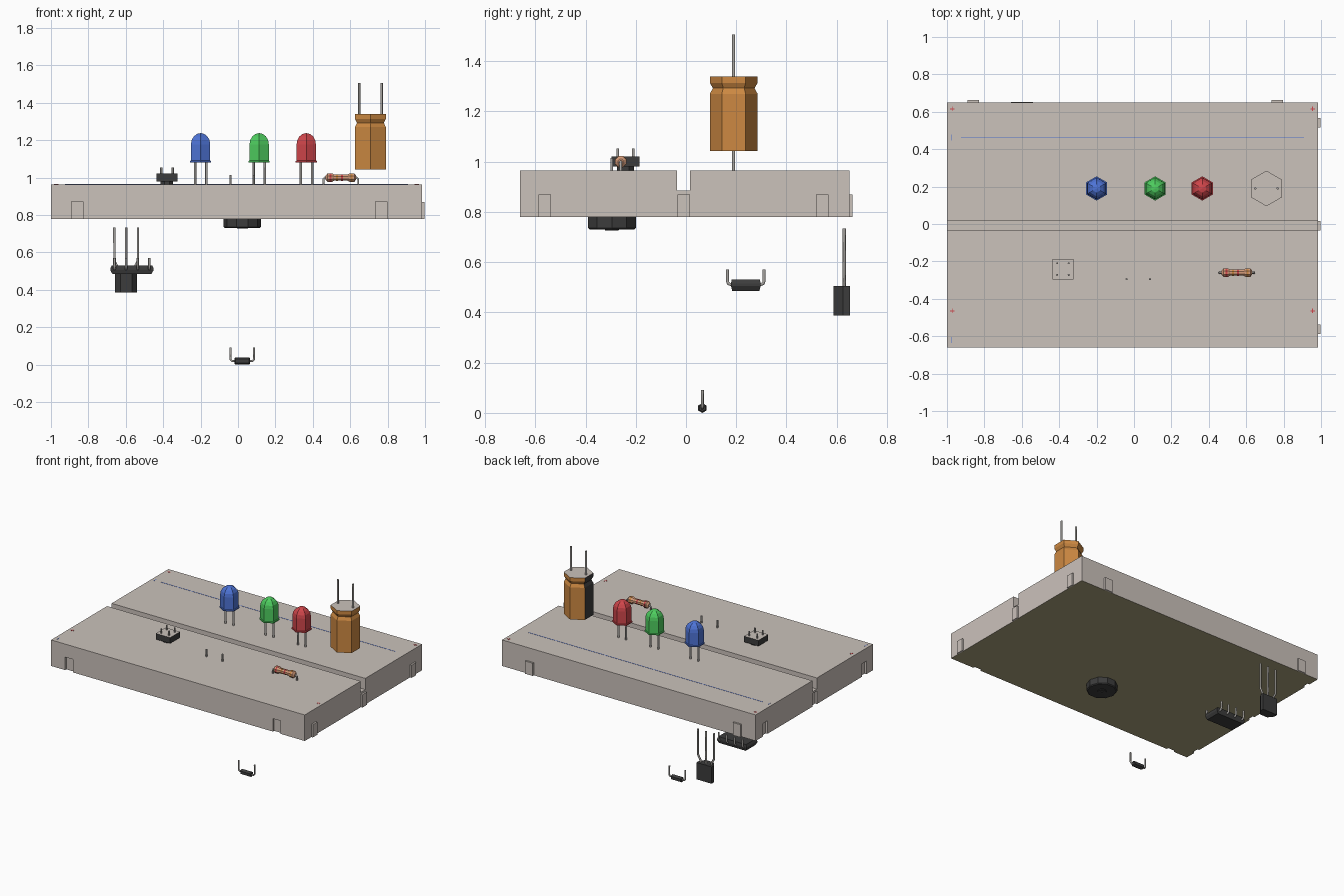
import bpy, bmesh, math
from mathutils import Vector, Matrix

if "Cube" in bpy.data.objects:
    bpy.data.objects.remove(bpy.data.objects["Cube"])


def material(name, r, g, b):
    lin = lambda c: (c / 255 / 12.92) if c < 11 else ((c / 255 + 0.055) / 1.055) ** 2.4
    m = bpy.data.materials.new(name)
    m.diffuse_color = (lin(r), lin(g), lin(b), 1)
    m.use_nodes = True
    m.node_tree.nodes["Principled BSDF"].inputs["Base Color"].default_value = m.diffuse_color
    return m


BOARD = material("warm_grey", 203, 194, 187)
TAPE = material("olive_backing", 172, 163, 126)
BLACK = material("black_plastic", 60, 60, 60)
ORANGE = material("orange_sleeve", 205, 137, 66)
BLUE = material("blue", 78, 116, 215)
GREEN = material("green", 78, 205, 95)
RED = material("red", 208, 70, 75)
METAL = material("metal", 168, 165, 161)
TAN = material("tan", 214, 156, 122)


def finish(name, bm, *mats):
    bmesh.ops.remove_doubles(bm, verts=bm.verts, dist=1e-5)
    bmesh.ops.recalc_face_normals(bm, faces=bm.faces)
    me = bpy.data.meshes.new(name)
    bm.to_mesh(me)
    bm.free()
    for m in mats:
        me.materials.append(m)
    ob = bpy.data.objects.new(name, me)
    bpy.context.collection.objects.link(ob)
    return ob


def add_box(bm, x0, x1, y0, y1, z0, z1):
    m = Matrix.Translation(((x0 + x1) / 2, (y0 + y1) / 2, (z0 + z1) / 2)) @ \
        Matrix.Diagonal((x1 - x0, y1 - y0, z1 - z0, 1))
    bmesh.ops.create_cube(bm, size=1, matrix=m)


def boxes(name, mat, *dims):
    bm = bmesh.new()
    for d in dims:
        add_box(bm, *d)
    return finish(name, bm, mat)


def rings(name, loops, *mats):
    """Skin a list of equal-length point loops and cap both ends."""
    bm = bmesh.new()
    vs = [[bm.verts.new(p) for p in loop] for loop in loops]
    n = len(vs[0])
    for a, b in zip(vs, vs[1:]):
        for i in range(n):
            j = (i + 1) % n
            bm.faces.new((a[i], a[j], b[j], b[i]))
    bm.faces.new(vs[0])
    bm.faces.new(vs[-1])
    return finish(name, bm, *mats)


def lathe(name, x, y, profile, n, start, *mats):
    """Profile of (radius, z) about a vertical axis."""
    ang = [math.radians(start) + math.tau * i / n for i in range(n)]
    return rings(name, [[(x + r * math.cos(a), y + r * math.sin(a), z) for a in ang]
                        for r, z in profile], *mats)


def lathe_x(name, y, z, profile, n, start, *mats):
    """Profile of (radius, x) about a horizontal axis."""
    ang = [math.radians(start) + math.tau * i / n for i in range(n)]
    return rings(name, [[(x, y + r * math.cos(a), z + r * math.sin(a)) for a in ang]
                        for r, x in profile], *mats)


def wires(name, paths, r=0.007):
    cu = bpy.data.curves.new(name, 'CURVE')
    cu.dimensions = '3D'
    cu.bevel_depth, cu.bevel_resolution, cu.use_fill_caps = r, 1, True
    for path in paths:
        s = cu.splines.new('POLY')
        s.points.add(len(path) - 1)
        for p, co in zip(s.points, path):
            p.co = (*co, 1)
    tmp = bpy.data.objects.new(name + "_path", cu)
    bpy.context.collection.objects.link(tmp)
    dg = bpy.context.evaluated_depsgraph_get()
    me = bpy.data.meshes.new_from_object(tmp.evaluated_get(dg))
    bpy.data.objects.remove(tmp)
    me.materials.clear()
    me.materials.append(METAL)
    bpy.context.collection.objects.link(bpy.data.objects.new(name, me))


# Board: grooved profile extruded along x, notches cut on front and left
X0, X1, Y0, Y1, Z0, Z1, ZT = -1.0, 0.985, -0.661, 0.65, 0.78, 0.964, 0.87
section = [(Y0, Z0), (Y1, Z0), (Y1, Z1), (0.016, Z1), (0.016, 0.885),
           (-0.035, 0.885), (-0.035, Z1), (Y0, Z1)]
board = rings("board", [[(x, y, z) for y, z in section] for x in (X0, X1)], BOARD, TAPE)
tab_x = [(-0.89, -0.83), (0.736, 0.796)]
tab_y = [(-0.588, -0.537), (-0.034, 0.016), (0.517, 0.568)]
cutter = boxes("notch_cutter", BOARD,
               *[(a, b, Y0 - 0.05, Y0 + 0.014, Z0 - 0.05, ZT + 0.002) for a, b in tab_x],
               *[(X0 - 0.05, X0 + 0.014, a, b, Z0 - 0.05, ZT + 0.002) for a, b in tab_y])
cutter.hide_render = True
mod = board.modifiers.new("notches", 'BOOLEAN')
mod.operation, mod.solver, mod.object = 'DIFFERENCE', 'EXACT', cutter
dg = bpy.context.evaluated_depsgraph_get()
cut = bpy.data.meshes.new_from_object(board.evaluated_get(dg))
board.modifiers.clear()
board.data = cut
bpy.data.objects.remove(cutter)
for f in cut.polygons:
    f.material_index = 1 if f.normal.z < -0.9 and f.center.z < Z0 + 0.01 else 0

# Interlocking tabs on back and right
boxes("board_tabs", BOARD,
      *[(a, b, Y1 - 0.002, Y1 + 0.012, Z0, ZT) for a, b in tab_x],
      *[(X1 - 0.002, X1 + 0.012, a, b, Z0, ZT) for a, b in tab_y])

# Printed rail marks
ZM = (Z1 - 0.002, Z1 + 0.001)
boxes("blue_rail_marks", BLUE, (-0.925, 0.91, 0.459, 0.463, *ZM),
      *[(-0.976, -0.972, y - 0.016, y + 0.016, *ZM) for y in (0.462, -0.62)])
plus = []
for px in (-0.972, 0.955):
    for py in (0.615, -0.465):
        plus += [(px - 0.012, px + 0.012, py - 0.002, py + 0.002, *ZM),
                 (px - 0.002, px + 0.002, py - 0.012, py + 0.012, *ZM)]
boxes("red_rail_marks", RED, *plus)

# Three hexagonal lamps with two legs each
YL = 0.19
for cname, x, mat in (("blue", -0.2, BLUE), ("green", 0.113, GREEN), ("red", 0.365, RED)):
    dome = [(0.0595 * math.cos(a), 1.178 + 0.06 * math.sin(a))
            for a in (math.radians(d) for d in (0, 22, 45, 68, 90))]
    lathe(cname + "_lamp", x, YL, [(0.065, 1.081), (0.065, 1.089), (0.0595, 1.091)] + dome,
          6, 90, mat)
    wires(cname + "_lamp_legs", [[(x + s, YL, 1.085), (x + s, YL, 0.93)]
                                 for s in (-0.029, 0.031)])

# Upside-down capacitor: dark stripe on the left side, grey end face
XC = 0.708
cap = lathe("capacitor", XC, YL, [(0.095, 1.043), (0.095, 1.27), (0.083, 1.293),
                                  (0.095, 1.314), (0.095, 1.339)], 6, 90, ORANGE, BLACK, BOARD)
for f in cap.data.polygons:
    if f.normal.x < -0.5 and abs(f.normal.y) < 0.1:
        f.material_index = 1
    elif f.normal.z > 0.9:
        f.material_index = 2
wires("capacitor_leads", [[(XC + s, YL, 1.33), (XC + s, YL, 1.507)] for s in (-0.06, 0.06)])

# Resistor with colour bands
XR, YR, ZR = 0.55, -0.26, 1.0
half = [(0.011, 0.082), (0.024, 0.072), (0.024, 0.046), (0.018, 0.036)]
prof = [(r, XR - d) for r, d in half] + [(r, XR + d) for r, d in reversed(half)]
lathe_x("resistor", YR, ZR, prof, 8, 22.5, TAN)
for i, (d, r, mat) in enumerate(((-0.056, 0.0245, RED), (-0.02, 0.0185, ORANGE),
                                 (0.006, 0.0185, RED), (0.056, 0.0245, ORANGE))):
    lathe_x("resistor_band_%d" % (i + 1), YR, ZR, [(r, XR + d - 0.005), (r, XR + d + 0.005)],
            8, 22.5, mat)
wires("resistor_leads", [[(XR + s * 0.07, YR, ZR), (XR + s * 0.085, YR, ZR),
                          (XR + s * 0.093, YR, ZR - 0.008), (XR + s * 0.093, YR, 0.93)]
                         for s in (-1, 1)], 0.006)

# Upside-down push button
XB, YB = -0.38, -0.241
button = boxes("button_body", BLACK, (XB - 0.056, XB + 0.056, YB - 0.055, YB + 0.055, 0.98, 1.021))
button.data.materials.append(BOARD)
for f in button.data.polygons:
    f.material_index = 1 if f.normal.z > 0.9 else 0
lathe("button_plunger", XB, YB, [(0.036, 0.96), (0.036, 0.985)], 8, 22.5, BLACK)
wires("button_pins", [[(XB + a, YB + b, 1.015), (XB + a, YB + b, 1.053)]
                      for a in (-0.031, 0.031) for b in (-0.031, 0.031)], 0.006)

# Buzzer under the board, pins poking through the top
XZ, YZ = 0.023, -0.295
lathe("buzzer", XZ, YZ, [(0.007, 0.745), (0.007, 0.727), (0.028, 0.727), (0.03, 0.73),
                         (0.094, 0.731), (0.1, 0.737), (0.1, 0.79)], 10, 0, BLACK)
wires("buzzer_pins", [[(XZ + s, YZ, 0.785), (XZ + s, YZ, 1.015)] for s in (-0.0625, 0.0625)], 0.006)

# Upside-down eight-pin chip
XI, YI = -0.567, 0.238
rings("chip", [[(XI + a * hx, YI + b * hy, z) for a, b in ((-1, -1), (1, -1), (1, 1), (-1, 1))]
               for hx, hy, z in ((0.105, 0.054, 0.486), (0.116, 0.059, 0.505),
                                 (0.116, 0.059, 0.515), (0.108, 0.056, 0.531))], BLACK)
wires("chip_pins", [[(XI + k * 0.062, YI + s * 0.055, 0.51), (XI + k * 0.062, YI + s * 0.069, 0.514),
                     (XI + k * 0.062, YI + s * 0.073, 0.525), (XI + k * 0.062, YI + s * 0.073, 0.57)]
                    for k in (-1.5, -0.5, 0.5, 1.5) for s in (-1, 1)], 0.007)

# Transistor: D-shaped body, flat side to the back, three splayed leads
XT = -0.598
dshape = [(0.059, 0.653), (0.059, 0.625), (0.03, 0.588)]
dshape = dshape + [(-x, y) for x, y in reversed(dshape)]
rings("transistor", [[(XT + x, y, z) for x, y in dshape] for z in (0.387, 0.506)], BLACK)
wires("transistor_leads", [[(XT + k * 0.04, 0.63, 0.5), (XT + k * 0.042, 0.63, 0.515),
                            (XT + k * 0.063, 0.63, 0.555), (XT + k * 0.063, 0.63, 0.734)]
                           for k in (-1, 0, 1)])

# Diode at the very bottom, leads bent up
XD, YD, ZD = 0.0225, 0.065, 0.0195
lathe_x("diode", YD, ZD, [(0.014, XD - 0.041), (0.0195, XD - 0.036), (0.0195, XD + 0.036),
                          (0.014, XD + 0.041)], 6, 90, BLACK)
wires("diode_leads", [[(XD + s * 0.035, YD, ZD), (XD + s * 0.055, YD, ZD),
                       (XD + s * 0.0625, YD, ZD + 0.008), (XD + s * 0.0625, YD, 0.092)]
                      for s in (-1, 1)], 0.006)
